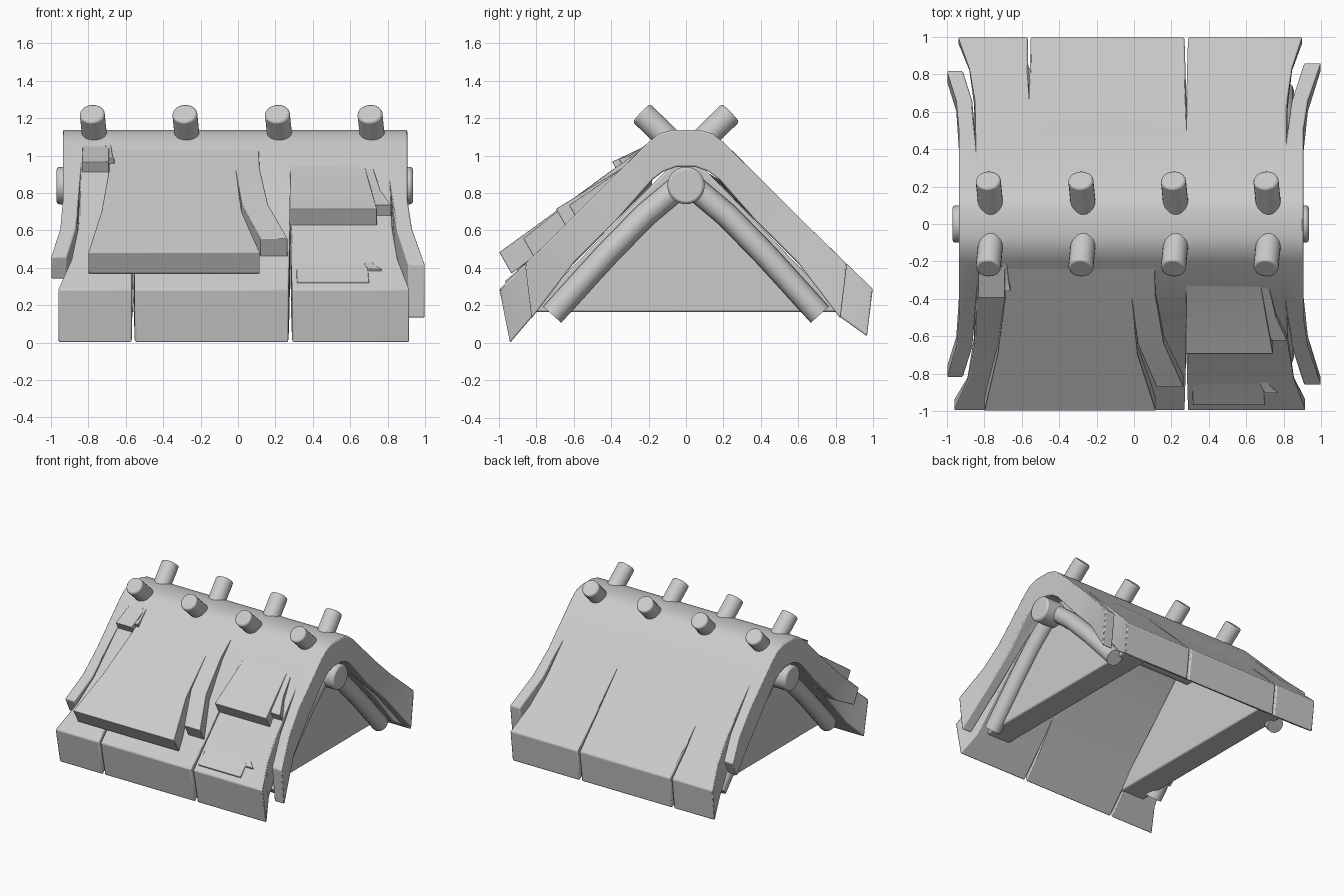
import bpy
import bmesh
from math import radians
from mathutils import Vector

cube = bpy.data.objects.get("Cube")
if cube:
    bpy.data.objects.remove(cube, do_unlink=True)

GREY = (0.6, 0.6, 0.6, 1.0)
mat = bpy.data.materials.new("plain grey")
mat.use_nodes = True
mat.diffuse_color = GREY
mat.node_tree.nodes["Principled BSDF"].inputs["Base Color"].default_value = GREY


def finish(name, bm, bevel=0.008):
    """Turn a bmesh into a shaded object with softened edges."""
    bmesh.ops.recalc_face_normals(bm, faces=bm.faces)
    mesh = bpy.data.meshes.new(name)
    bm.to_mesh(mesh)
    bm.free()
    mesh.materials.append(mat)
    ob = bpy.data.objects.new(name, mesh)
    bpy.context.collection.objects.link(ob)
    bpy.ops.object.select_all(action="DESELECT")
    ob.select_set(True)
    bpy.context.view_layer.objects.active = ob
    bpy.ops.object.shade_smooth_by_angle(angle=radians(35))
    mod = ob.modifiers.new("soft edges", "BEVEL")
    mod.width = bevel
    mod.segments = 2
    mod.angle_limit = radians(40)
    return ob


def loft(name, rings, bevel=0.008):
    """Skin a row of closed rings and cap both ends."""
    bm = bmesh.new()
    rows = [[bm.verts.new(p) for p in ring] for ring in rings]
    n = len(rows[0])
    for a, b in zip(rows, rows[1:]):
        for i in range(n):
            j = (i + 1) % n
            bm.faces.new((a[i], a[j], b[j], b[i]))
    bm.faces.new(rows[0])
    bm.faces.new(rows[-1])
    return finish(name, bm, bevel)


def rod(name, a, b, radius, bevel=0.012):
    """Round bar between two points."""
    a, b = Vector(a), Vector(b)
    bm = bmesh.new()
    bmesh.ops.create_cone(bm, cap_ends=True, segments=24, radius1=radius,
                          radius2=radius, depth=(b - a).length)
    turn = (b - a).to_track_quat("Z", "Y").to_matrix().to_4x4()
    turn.translation = (a + b) / 2
    bm.transform(turn)
    return finish(name, bm, bevel)


# Roof section: outer y, outer z, inner y, inner z, from ridge to eave
UPPER = [(0.07, 1.138, 0.05, 0.94), (0.14, 1.118, 0.12, 0.915),
         (0.2, 1.072, 0.18, 0.87), (0.5, 0.775, 0.37, 0.655)]
MID = [(0.66, 0.615, 0.6, 0.425), (0.83, 0.45, 0.82, 0.14)]
EAVE = {-1: (0.997, 0.285, 0.94, 0.0), 1: (0.998, 0.288, 0.967, 0.035)}
THIN_CURL = (0.82, 0.46, 0.76, 0.34)
LONG_CURL = (0.86, 0.42, 0.825, 0.13)
COLUMNS = [-0.935, -0.85, -0.56, 0.28, 0.82, 0.905]

# Left and right edges of each hanging panel, from its root to its tip
LEFT_PANEL = {-1: [-0.85, -0.855, -0.89, -0.963], 1: [-0.85, -0.85, -0.88, -0.94]}
RIGHT_PANEL = {-1: [0.82, 0.825, 0.855, 0.918], 1: [0.82, 0.82, 0.845, 0.9]}
SEAM_LEFT = ([-0.56, -0.56, -0.565, -0.568], [-0.56, -0.56, -0.557, -0.552])
SEAM_RIGHT = ([0.28, 0.28, 0.275, 0.27], [0.28, 0.28, 0.284, 0.289])
LEFT_CURL = ([-0.935, -0.95, -1.0], [-0.85, -0.865, -0.915])
RIGHT_CURL = ([0.82, 0.845, 0.91], [0.905, 0.93, 1.0])


def build_roof():
    """One folded thatch shell whose lower part hangs in split panels."""
    bm = bmesh.new()
    pairs, edges = {}, {}

    def key(x, side, row):
        k = (round(x, 4), side, row)
        if k not in pairs:
            oy, oz, iy, iz = row
            pairs[k] = (bm.verts.new((x, side * oy, oz)), bm.verts.new((x, side * iy, iz)))
        return k

    def cell(keys):
        for layer in (0, 1):
            bm.faces.new([pairs[k][layer] for k in keys])
        for i in range(4):
            e = frozenset((keys[i], keys[(i + 1) % 4]))
            edges[e] = edges.get(e, 0) + 1

    def strip(side, rows, lo, hi):
        for i in range(len(rows) - 1):
            cell([key(lo[i], side, rows[i]), key(hi[i], side, rows[i]),
                  key(hi[i + 1], side, rows[i + 1]), key(lo[i + 1], side, rows[i + 1])])

    for x0, x1 in zip(COLUMNS, COLUMNS[1:]):
        cell([key(x0, -1, UPPER[0]), key(x1, -1, UPPER[0]),
              key(x1, 1, UPPER[0]), key(x0, 1, UPPER[0])])
        for side in (-1, 1):
            strip(side, UPPER, [x0] * 4, [x1] * 4)
    for side in (-1, 1):
        for lo, hi in ((LEFT_PANEL[side], SEAM_LEFT[0]), (SEAM_LEFT[1], SEAM_RIGHT[0]),
                       (SEAM_RIGHT[1], RIGHT_PANEL[side])):
            strip(side, [UPPER[-1], *MID, EAVE[side]], lo, hi)
        strip(side, [UPPER[-1], MID[0], THIN_CURL], *LEFT_CURL)
        strip(side, [UPPER[-1], MID[0], LONG_CURL], *RIGHT_CURL)
    # Walls along every open edge
    for e, count in edges.items():
        if count == 1:
            a, b = (pairs[k] for k in e)
            bm.faces.new((a[0], b[0], b[1], a[1]))
    finish("thatch_roof", bm)


build_roof()


def patch(name, rows, thick):
    """Lifted thatch layer; each row is y, top z, left x, right x."""
    rings = []
    for y, z, x0, x1 in rows:
        dy, dz = thick * 0.5, -thick * 0.87
        rings.append([(x0, y, z), (x1, y, z), (x1, y + dy, z + dz), (x0, y + dy, z + dz)])
    return loft(name, rings, 0.003)


# Layers lifted from the front slope, each with a curled side strip
patch("large_layer", [(-0.2, 1.06, -0.68, 0.11), (-0.4, 0.92, -0.69, -0.01),
                      (-0.7, 0.7, -0.73, 0.02), (-0.998, 0.483, -0.8, 0.117)], 0.13)
patch("large_layer_strip", [(-0.2, 1.06, -0.01, 0.11), (-0.38, 0.934, -0.015, 0.115),
                            (-0.64, 0.74, 0.02, 0.16), (-0.87, 0.557, 0.12, 0.265)], 0.115)
patch("right_layer", [(-0.28, 0.985, 0.28, 0.68), (-0.34, 0.935, 0.28, 0.68),
                      (-0.695, 0.715, 0.275, 0.743)], 0.122)
patch("right_layer_strip", [(-0.33, 0.94, 0.66, 0.72), (-0.5, 0.82, 0.68, 0.76),
                            (-0.625, 0.735, 0.735, 0.82)], 0.135)
patch("low_layer", [(-0.66, 0.6, 0.31, 0.74), (-0.82, 0.455, 0.31, 0.69),
                    (-0.968, 0.328, 0.315, 0.7)], 0.05)
patch("low_layer_strip", [(-0.8, 0.47, 0.66, 0.7), (-0.87, 0.415, 0.68, 0.73),
                          (-0.905, 0.395, 0.7, 0.77)], 0.055)
patch("small_layer", [(-0.21, 1.055, -0.83, -0.69),
                      (-0.395, 0.967, -0.835, -0.69)], 0.085)
patch("small_layer_strip", [(-0.21, 1.06, -0.71, -0.68), (-0.3, 1.0, -0.7, -0.67),
                            (-0.36, 0.985, -0.69, -0.66)], 0.04)

# Crossed pegs along the ridge
for i in range(4):
    x = -0.76 + 0.495 * i
    for side, label in ((-1, "front"), (1, "back")):
        rod(f"{label}_peg_{i + 1}", (x, side * 0.04, 1.035),
            (x - 0.02, side * 0.238, 1.228), 0.067)

# Ridge beam
rod("ridge_beam", (-0.97, 0, 0.84), (0.935, 0, 0.84), 0.1, 0.015)

# Gable walls and the bent poles that frame them
POLE = [(0.03, 0.84), (0.22, 0.68), (0.42, 0.475), (0.53, 0.355), (0.715, 0.15)]
for end, label in ((-1, "left_end"), (1, "right_end")):
    loft(f"{label}_gable",
         [[(end * x, -0.84, 0.165), (end * x, 0.84, 0.165), (end * x, 0, 1.03)]
          for x in (0.55, 0.77)], 0.012)
    for side, face in ((-1, "front"), (1, "back")):
        curve = bpy.data.curves.new(f"{label}_{face}_pole", "CURVE")
        curve.dimensions = "3D"
        curve.bevel_depth = 0.065
        curve.bevel_resolution = 4
        curve.use_fill_caps = True
        spline = curve.splines.new("POLY")
        spline.points.add(len(POLE) - 1)
        for point, (y, z) in zip(spline.points, POLE):
            point.co = (end * 0.79, side * y, z, 1)
            point.radius = 1
        spline.use_smooth = True
        curve.materials.append(mat)
        pole = bpy.data.objects.new(curve.name, curve)
        bpy.context.collection.objects.link(pole)
